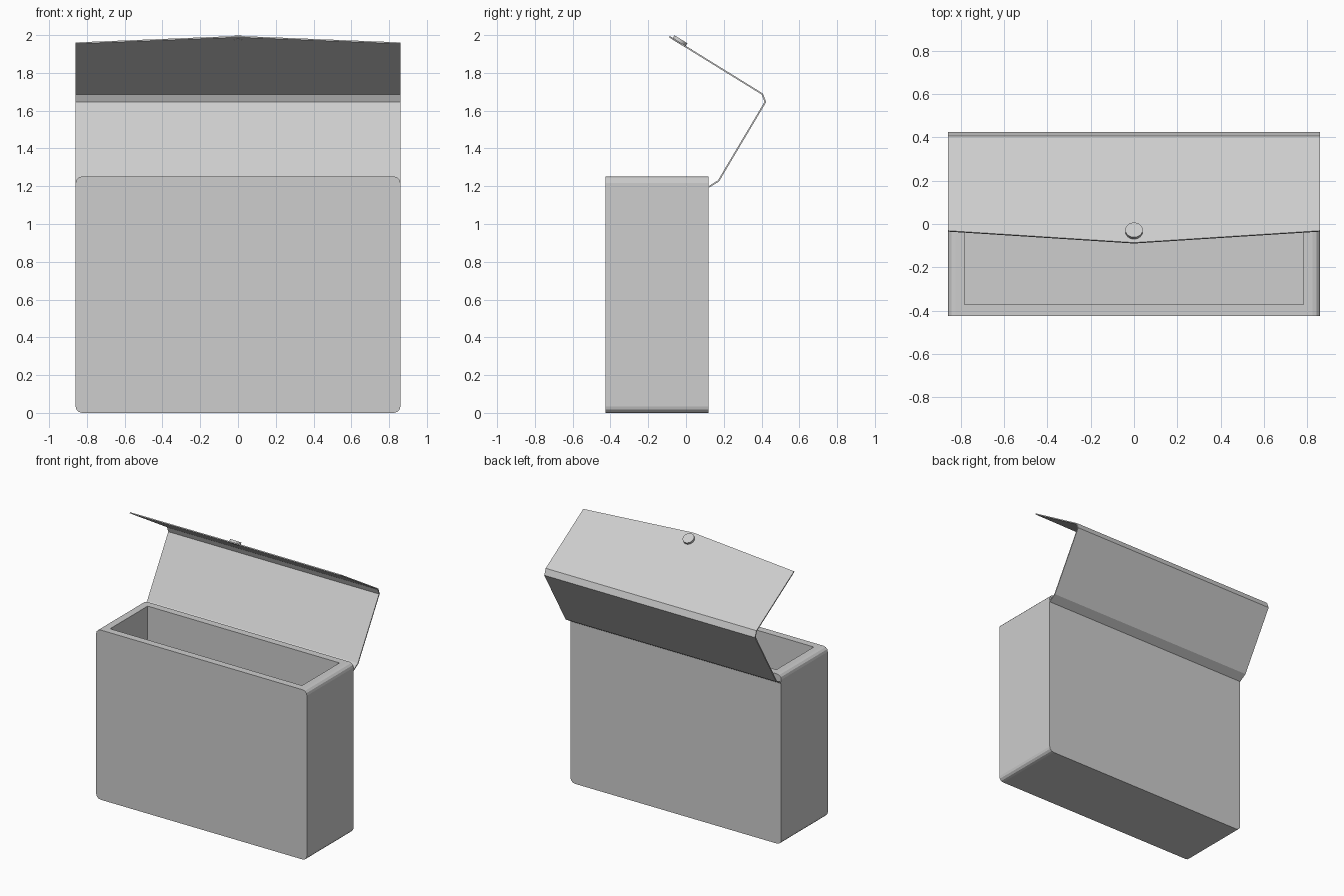
import bpy, bmesh
from mathutils import Vector

cube = bpy.data.objects.get("Cube")
if cube:
    bpy.data.objects.remove(cube, do_unlink=True)

grey = bpy.data.materials.new("plain_grey")
grey.use_nodes = True
grey.diffuse_color = (0.61, 0.61, 0.61, 1)
grey.node_tree.nodes["Principled BSDF"].inputs["Base Color"].default_value = grey.diffuse_color

HALF_W = 0.86
FRONT, BACK = -0.425, 0.118
HEIGHT = 1.252


def finish(name, bm):
    bmesh.ops.recalc_face_normals(bm, faces=bm.faces)
    mesh = bpy.data.meshes.new(name)
    bm.to_mesh(mesh)
    bm.free()
    mesh.materials.append(grey)
    obj = bpy.data.objects.new(name, mesh)
    bpy.context.collection.objects.link(obj)
    return obj


# Open case: block with rounded front-to-back edges
bm = bmesh.new()
bmesh.ops.create_cube(bm, size=1)
for v in bm.verts:
    v.co = (v.co.x * 2 * HALF_W,
            (FRONT + BACK) / 2 + v.co.y * (BACK - FRONT),
            (v.co.z + 0.5) * HEIGHT)
long_edges = [e for e in bm.edges
              if abs(e.verts[0].co.y - e.verts[1].co.y) > 0.1]
bmesh.ops.bevel(bm, geom=long_edges, offset=0.035, segments=3,
                profile=0.5, affect='EDGES')

# Cavity: inset the top face and push it down
bm.normal_update()
top = max(bm.faces, key=lambda f: f.calc_center_median().z)
bmesh.ops.inset_region(bm, faces=[top], thickness=0.053, use_even_offset=True)
for v in top.verts:
    v.co.x = 0.783 if v.co.x > 0 else -0.783
floor = bmesh.ops.extrude_discrete_faces(bm, faces=[top])["faces"][0]
for v in floor.verts:
    v.co.z = 0.08
finish("case_body", bm)

# Folded lid: thin sheet whose free edge comes to a shallow point
folds = [(0.114, 1.192), (0.172, 1.228), (0.42, 1.646), (0.404, 1.688)]
side_end, middle_end = (-0.033, 1.958), (-0.088, 1.992)
bm = bmesh.new()
rows = []
for x, end in ((-HALF_W, side_end), (0, middle_end), (HALF_W, side_end)):
    rows.append([bm.verts.new((x, y, z)) for y, z in folds + [end]])
for a, b in zip(rows, rows[1:]):
    for i in range(len(folds)):
        bm.faces.new((a[i], b[i], b[i + 1], a[i + 1]))
lid = finish("lid_flap", bm)
solid = lid.modifiers.new("thickness", 'SOLIDIFY')
solid.thickness = 0.008
solid.offset = 0
solid.use_even_offset = True

# Round stud set through the lid near its point
low, high = Vector((0, -0.04, 1.957)), Vector((0, -0.027, 1.978))
axis = high - low
bm = bmesh.new()
bmesh.ops.create_cone(bm, cap_ends=True, segments=32, radius1=0.04,
                      radius2=0.04, depth=axis.length)
stud = finish("lid_stud", bm)
stud.location = (low + high) / 2
stud.rotation_euler = axis.to_track_quat('Z', 'Y').to_euler()
bpy.ops.object.select_all(action='DESELECT')
stud.select_set(True)
bpy.context.view_layer.objects.active = stud
bpy.ops.object.shade_smooth_by_angle()
